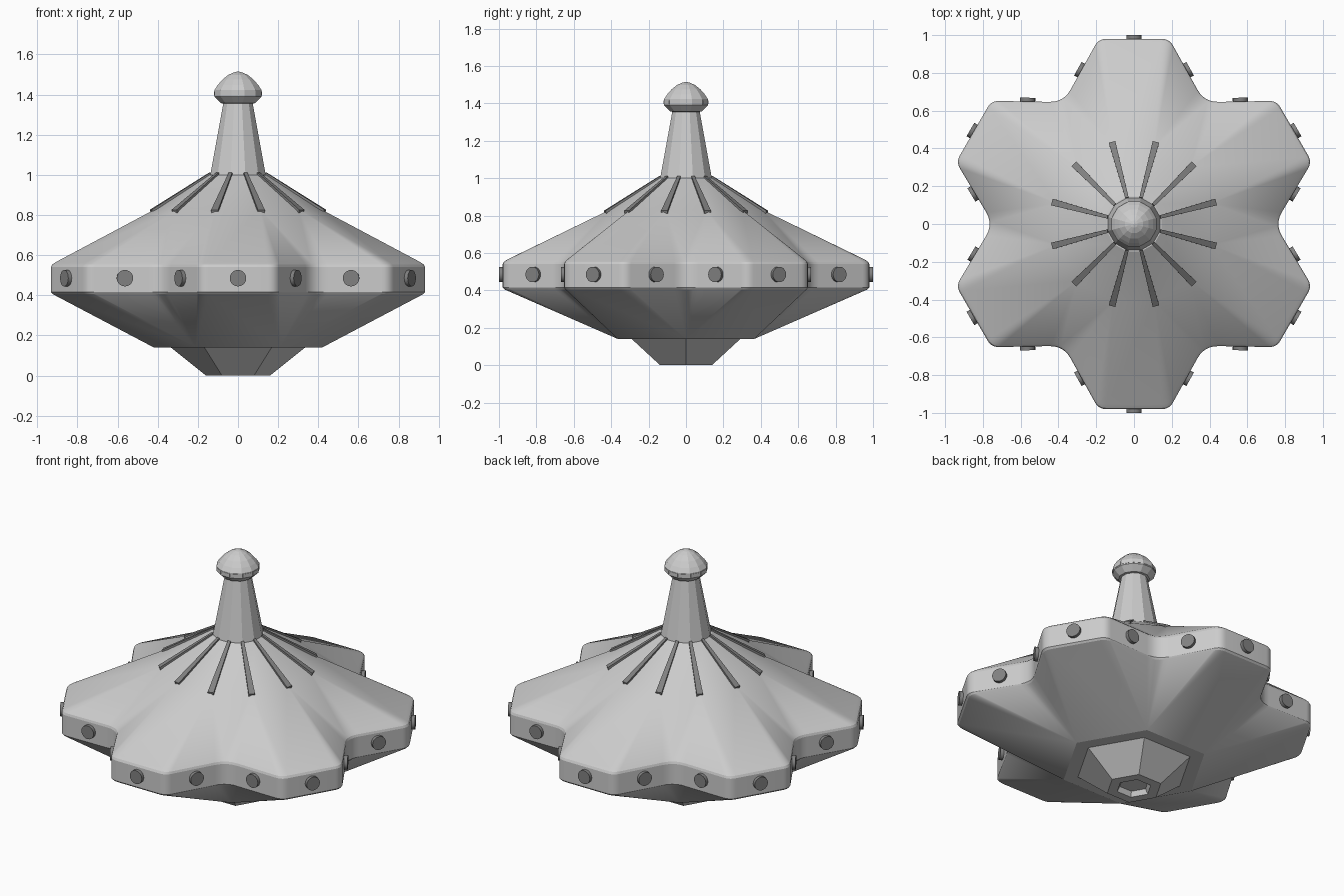
import bpy, bmesh, math
from mathutils import Vector, Matrix

if "Cube" in bpy.data.objects:
    bpy.data.objects.remove(bpy.data.objects["Cube"])

R = math.radians


def material(name, v):
    m = bpy.data.materials.new(name)
    m.diffuse_color = (v, v, v, 1)
    m.use_nodes = True
    m.node_tree.nodes["Principled BSDF"].inputs["Base Color"].default_value = m.diffuse_color
    return m


dark = material("dark_grey", 0.22)
white = material("white", 1.0)


def finish(bm, name, mat=None, smooth=None):
    bmesh.ops.recalc_face_normals(bm, faces=bm.faces[:])
    me = bpy.data.meshes.new(name)
    bm.to_mesh(me)
    bm.free()
    ob = bpy.data.objects.new(name, me)
    bpy.context.collection.objects.link(ob)
    if mat:
        me.materials.append(mat)
    if smooth:
        bpy.ops.object.select_all(action='DESELECT')
        ob.select_set(True)
        bpy.context.view_layer.objects.active = ob
        bpy.ops.object.shade_smooth_by_angle(angle=R(smooth))
    return ob


def polar(r, deg, z=0):
    return Vector((r * math.cos(R(deg)), r * math.sin(R(deg)), z))


def ring(bm, r, z, n, offset):
    return [bm.verts.new(polar(r, offset + 360 * i / n, z)) for i in range(n)]


def bridge(bm, a, b):
    n = len(a)
    for i in range(n):
        bm.faces.new((a[i], a[(i + 1) % n], b[(i + 1) % n], b[i]))


def stack(bm, first, profile, n, offset):
    for r, z in profile:
        nxt = ring(bm, r, z, n, offset)
        bridge(bm, first, nxt)
        first = nxt
    return first


# Six-lobed outline with rounded corners and valleys
END, HALF, VAL = 0.98, 0.187, 0.745
corners = []
for k in range(6):
    a = 30 + 60 * k
    c = Vector((END, HALF, 0))
    rc, ang = c.length, math.degrees(math.atan2(HALF, END))
    corners += [polar(rc, a - ang), polar(rc, a + ang), polar(VAL, a + 30)]

SEG = 6
outline, top_idx, low_idx = [], [], []
for i, p in enumerate(corners):
    k, kind = divmod(i, 3)
    cut = 0.075 if kind == 2 else 0.04
    p0 = p + (corners[i - 1] - p).normalized() * cut
    p1 = p + (corners[(i + 1) % 18] - p).normalized() * cut
    for s in range(SEG):
        t = s / (SEG - 1)
        outline.append(p0 * (1 - t) ** 2 + p * 2 * t * (1 - t) + p1 * t * t)
        late = kind == 2 and s >= SEG // 2
        top_idx.append((2 * k + (1 if kind else 0) + (1 if late else 0)) % 12)
        low_idx.append((k + (1 if kind else 0)) % 6)


def fan(bm, outer, inner, idx):
    n = len(outer)
    for i in range(n):
        j = (i + 1) % n
        f = [outer[i], outer[j], inner[idx[j]]]
        if idx[i] != idx[j]:
            f.append(inner[idx[i]])
        bm.faces.new(f)


# Hull: rim, upper roof, lower taper and hexagonal foot
bm = bmesh.new()
rims = []
for s, z in ((0.99, 0.405), (1, 0.415), (1, 0.54), (0.993, 0.553), (0.975, 0.565)):
    rims.append([bm.verts.new((p.x * s, p.y * s, z)) for p in outline])
for a, b in zip(rims, rims[1:]):
    bridge(bm, a, b)
roof = ring(bm, 0.425, 0.83, 12, 15)
fan(bm, rims[-1], roof, top_idx)
bm.faces.new(stack(bm, roof, [(0.15, 1.0)], 12, 15))
belly = ring(bm, 0.42, 0.14, 6, 0)
fan(bm, rims[0], belly, low_idx)
foot = [(0.335, 0.14), (0.16, 0.0), (0.10, 0.0), (0.085, 0.03)]
bm.faces.new(stack(bm, belly, foot, 6, 0))
finish(bm, "hull", smooth=14)

# Tower with its domed head
bm = bmesh.new()
base = ring(bm, 0.148, 0.99, 12, 15)
bm.faces.new(base)
last = stack(bm, base, [(0.143, 1.0), (0.076, 1.355), (0.088, 1.357), (0.122, 1.39),
                        (0.122, 1.422), (0.105, 1.447), (0.08, 1.475),
                        (0.05, 1.498), (0.02, 1.511)], 12, 15)
tip = bm.verts.new((0, 0, 1.515))
for i in range(12):
    bm.faces.new((last[i], last[(i + 1) % 12], tip))
finish(bm, "tower")

# White lookout windows around the head
bm = bmesh.new()
for k in range(12):
    m = Matrix.Rotation(R(30 * k), 4, 'Z') @ Matrix.Translation((0.117, 0, 1.406)) \
        @ Matrix.Diagonal((0.006, 0.052, 0.019, 1))
    bmesh.ops.create_cube(bm, size=1, matrix=m)
finish(bm, "lookout_windows", white)

# Dark radial ribs on the roof, widening outwards
bm = bmesh.new()
for k in range(12):
    rot = Matrix.Rotation(R(15 + 30 * k), 3, 'Z')
    ends = []
    for r, z, w in ((0.145, 1.012, 0.009), (0.45, 0.826, 0.018)):
        ends.append([bm.verts.new(rot @ Vector(v)) for v in
                     ((r, -w, z), (r, w, z), (r - 0.01, w, z - 0.04), (r - 0.01, -w, z - 0.04))])
    bridge(bm, ends[0], ends[1])
    bm.faces.new(ends[0])
    bm.faces.new(ends[1])
finish(bm, "roof_ribs", dark)

# Portholes on every flat of the rim
bm = bmesh.new()
for i, p in enumerate(corners):
    q = corners[(i + 1) % 18]
    d = (q - p).normalized()
    out = Vector((d.y, -d.x, 0))
    pos = (p + q) / 2 + out * 0.005 + Vector((0, 0, 0.485))
    m = Matrix.Translation(pos) @ out.to_track_quat('Z', 'Y').to_matrix().to_4x4()
    bmesh.ops.create_cone(bm, cap_ends=True, segments=20, radius1=0.041,
                          radius2=0.041, depth=0.03, matrix=m)
finish(bm, "portholes", dark, smooth=30)
